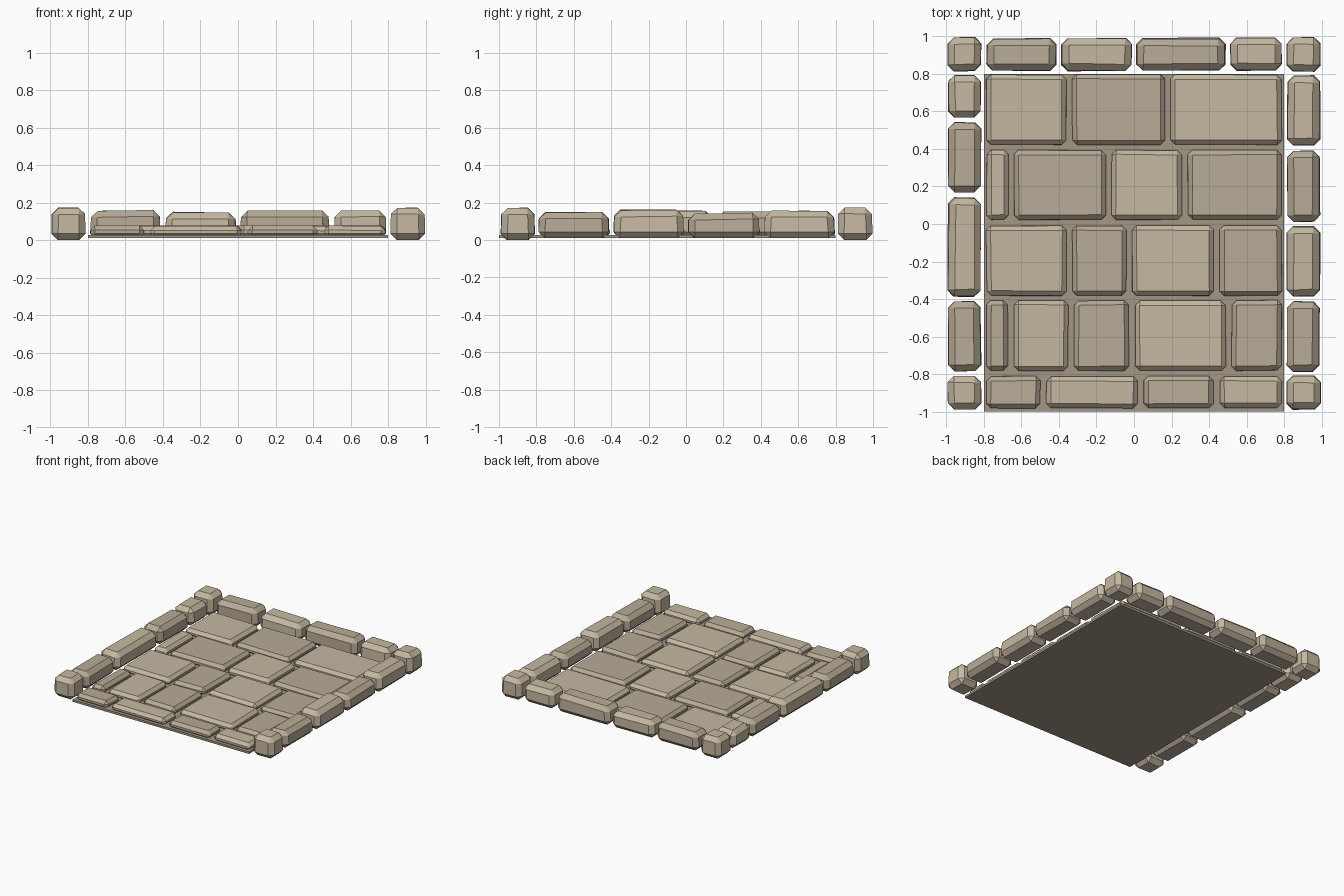
import bpy, bmesh, random
from mathutils import Vector

if "Cube" in bpy.data.objects:
    bpy.data.objects.remove(bpy.data.objects["Cube"])

random.seed(4)


def material(name, rgb):
    m = bpy.data.materials.new(name)
    m.diffuse_color = (*rgb, 1)
    m.use_nodes = True
    m.node_tree.nodes["Principled BSDF"].inputs["Base Color"].default_value = m.diffuse_color
    return m


LIGHT = material("light_stone", (0.56, 0.48, 0.36))
DARK = material("dark_stone", (0.48, 0.41, 0.31))
MORTAR = material("mortar", (0.36, 0.31, 0.24))


def block(name, x, y, z, mat, bevel=0.0, jitter=0.0, taper=0.0):
    """Chamfered box between the given ranges, top corners slightly irregular."""
    lo, hi = Vector((x[0], y[0], z[0])), Vector((x[1], y[1], z[1]))
    mid, size = (lo + hi) / 2, hi - lo
    bm = bmesh.new()
    bmesh.ops.create_cube(bm, size=1)
    for v in bm.verts:
        top = v.co.z > 0
        s = [1 if c > 0 else -1 for c in v.co]
        v.co = Vector([mid[i] + v.co[i] * size[i] for i in range(3)])
        for i in range(2):
            v.co[i] -= s[i] * (random.uniform(0, jitter) + (taper if top else 0))
        if top:
            v.co.z -= random.uniform(0, jitter)
    if bevel:
        bmesh.ops.bevel(bm, geom=bm.edges[:], offset=bevel, segments=1,
                        profile=0.5, affect='EDGES')
    bmesh.ops.recalc_face_normals(bm, faces=bm.faces[:])
    me = bpy.data.meshes.new(name)
    bm.to_mesh(me)
    bm.free()
    me.materials.append(mat)
    bpy.context.collection.objects.link(bpy.data.objects.new(name, me))


# Mortar bed under the paving
block("mortar_bed", (-0.8, 0.8), (-1, 0.8), (0.01, 0.027), MORTAR)

# Paving slabs: each row is its y range and the x positions of its joints
rows = [
    ((0.42, 0.80), [-0.345, 0.18]),
    ((0.02, 0.397), [-0.655, -0.135, 0.27]),
    ((-0.385, -0.005), [-0.345, -0.025, 0.44]),
    ((-0.785, -0.405), [-0.655, -0.335, -0.01, 0.505]),
    ((-0.985, -0.81), [-0.485, 0.035, 0.44]),
]
for r, (ys, joints) in enumerate(rows):
    xs = [-0.803] + joints + [0.803]
    for i, (a, b) in enumerate(zip(xs, xs[1:])):
        block(f"paving_slab_{r}_{i}", (a + 0.013, b - 0.013), ys, (0.012, 0.079),
              (LIGHT, DARK)[(i + r // 3) % 2], bevel=0.024, jitter=0.006)


# Raised edge stones
def edge_run(name, cuts, heights, along_x, across):
    for i, (a, b) in enumerate(zip(cuts, cuts[1:])):
        span = (a + 0.006, b - 0.006)
        x, y = (span, across) if along_x else (across, span)
        block(f"{name}_{i}", x, y, (0.01, heights[i]), (DARK, LIGHT)[i % 2],
              bevel=0.034, jitter=0.009, taper=0.006)


edge_run("back_edge_stone", [-0.8, -0.4, 0, 0.5, 0.8],
         [0.162, 0.153, 0.162, 0.16], True, (0.81, 0.998))
edge_run("left_edge_stone", [-0.8, -0.4, 0.155, 0.555, 0.805],
         [0.155, 0.16, 0.155, 0.16], False, (-0.998, -0.81))
edge_run("right_edge_stone", [-0.8, -0.4, 0, 0.405, 0.805],
         [0.15, 0.165, 0.148, 0.158], False, (0.81, 0.998))

# Corner stones, a little taller
for n, cx, cy in [("front_left", -0.905, -0.9), ("front_right", 0.905, -0.9),
                  ("back_left", -0.905, 0.905), ("back_right", 0.905, 0.905)]:
    block(f"{n}_corner_stone", (cx - 0.095, cx + 0.095), (cy - 0.095, cy + 0.095),
          (0, 0.175), LIGHT, bevel=0.034, jitter=0.007, taper=0.004)
